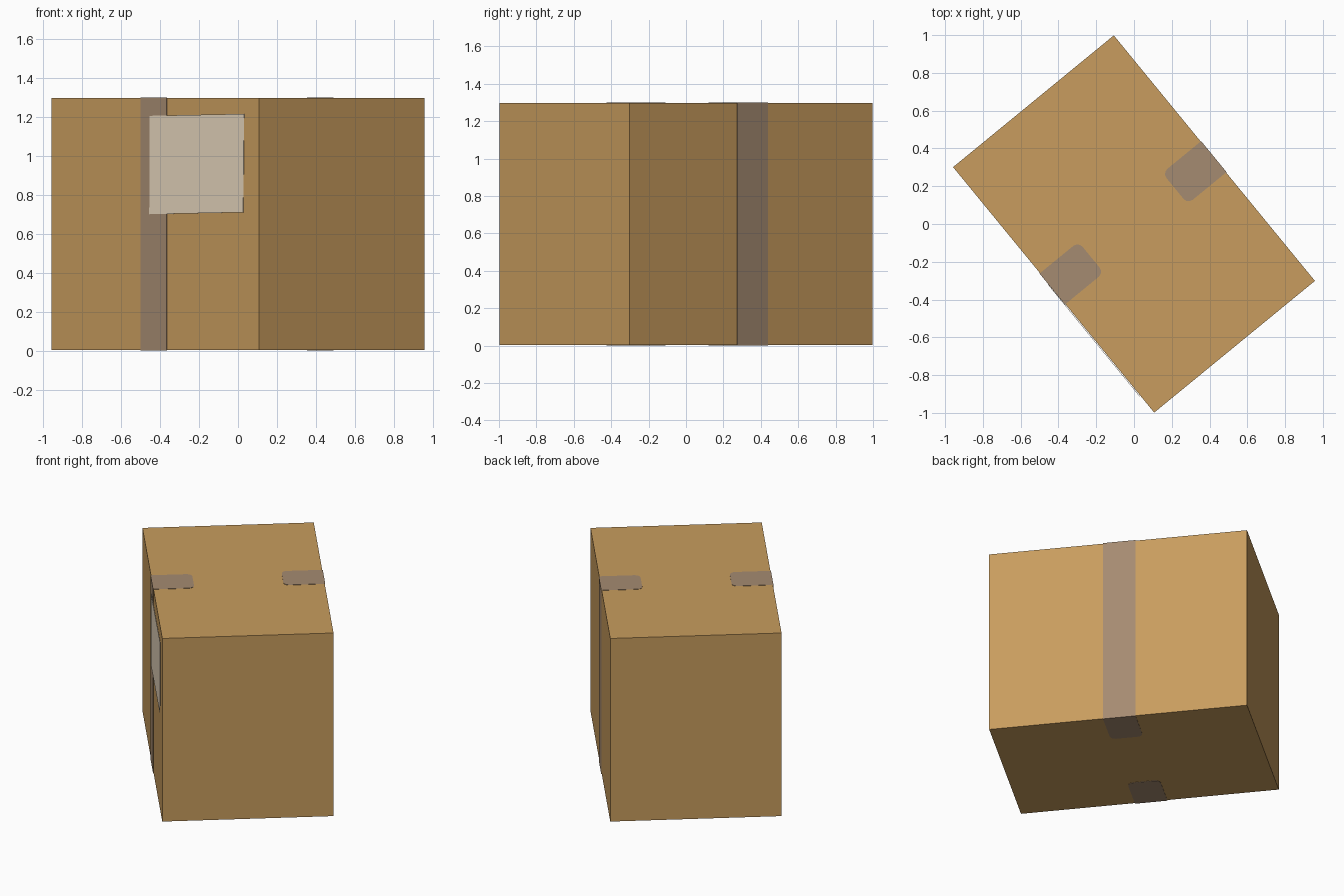
import bpy, bmesh, math
from mathutils import Vector

if "Cube" in bpy.data.objects:
    bpy.data.objects.remove(bpy.data.objects["Cube"])

HX, HY, H = 0.55, 0.84, 1.30      # half width, half length, height
TURN = math.radians(39.33)        # the carton stands turned on the floor
GAP = 0.003                       # how far the tape stands off the carton


def material(name, rgb):
    m = bpy.data.materials.new(name)
    m.diffuse_color = (*rgb, 1)
    m.use_nodes = True
    m.node_tree.nodes["Principled BSDF"].inputs["Base Color"].default_value = m.diffuse_color
    return m


cardboard = material("cardboard brown", (0.58, 0.335, 0.112))
tape_col = material("tape taupe", (0.376, 0.258, 0.165))
paper = material("paper off white", (0.82, 0.69, 0.53))


def make(name, polys, mat):
    """Object from a few polygons, welded along their shared edges."""
    bm = bmesh.new()
    for poly in polys:
        bm.faces.new([bm.verts.new(p) for p in poly])
    bmesh.ops.remove_doubles(bm, verts=bm.verts, dist=1e-5)
    mesh = bpy.data.meshes.new(name)
    bm.to_mesh(mesh)
    bm.free()
    mesh.materials.append(mat)
    ob = bpy.data.objects.new(name, mesh)
    bpy.context.collection.objects.link(ob)
    ob.rotation_euler.z = TURN
    return ob


def thicken(ob):
    mod = ob.modifiers.new("thickness", 'SOLIDIFY')
    mod.thickness = 0.002
    mod.offset = -1


# Carton
bpy.ops.mesh.primitive_cube_add(size=1, location=(0, 0, H / 2))
box = bpy.context.object
box.name = "carton"
box.scale = (2 * HX, 2 * HY, H - 2 * GAP)
box.rotation_euler.z = TURN
box.data.materials.append(cardboard)

# Tape: a strip up each long side, folded over the top and bottom edges
y0, y1, inner, r = -0.098, 0.114, 0.287, 0.035
X = HX + GAP


def flap(z):
    pts = [(X, y0, z), (X, y1, z)]
    for cy, start in ((y1 - r, 90), (y0 + r, 180)):
        for i in range(4):
            a = math.radians(start + 30 * i)
            pts.append((inner + r + r * math.cos(a), cy + r * math.sin(a), z))
    return pts


side = [(X, y0, 0), (X, y1, 0), (X, y1, H), (X, y0, H)]
tape = make("sealing_tape", [flap(H), side, flap(0)[::-1]], tape_col)
mirror = tape.modifiers.new("other side", 'MIRROR')
mirror.use_axis = (True, False, False)
thicken(tape)

# Paper label, slightly crooked, stuck over the tape on the front left side
L = -HX - 2 * GAP
label = make("paper_label", [[(L, 0.04, 0.70), (L, -0.72, 0.71),
                              (L, -0.727, 1.215), (L, 0.037, 1.205)]], paper)
thicken(label)
